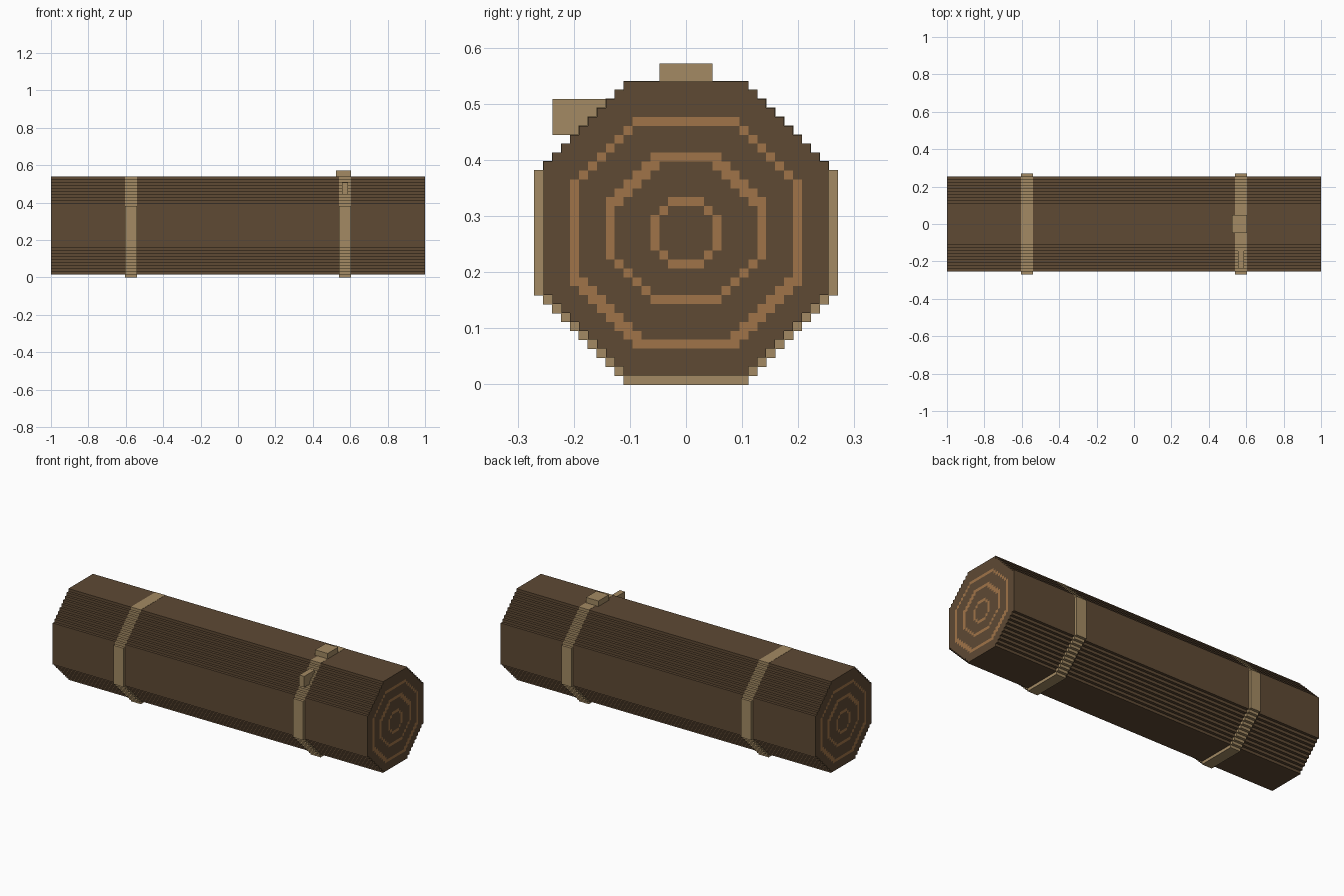
import bpy, bmesh
from mathutils import Vector, Matrix

U = 2 / 126  # one block step

cube = bpy.data.objects.get("Cube")
if cube:
    bpy.data.objects.remove(cube, do_unlink=True)


def make_material(name, rgb):
    m = bpy.data.materials.new(name)
    m.use_nodes = True
    m.diffuse_color = (*rgb, 1)
    m.node_tree.nodes["Principled BSDF"].inputs["Base Color"].default_value = (*rgb, 1)
    return m


bark = make_material("dark_brown", (0.112, 0.067, 0.034))
grain = make_material("orange_brown", (0.352, 0.174, 0.065))
strap = make_material("tan_strap", (0.366, 0.254, 0.125))


def finish(name, bm, materials):
    bmesh.ops.recalc_face_normals(bm, faces=bm.faces)
    mesh = bpy.data.meshes.new(name)
    bm.to_mesh(mesh)
    bm.free()
    for m in materials:
        mesh.materials.append(m)
    obj = bpy.data.objects.new(name, mesh)
    bpy.context.collection.objects.link(obj)
    return obj


def inside(y, z, center, half_y, half_z, diagonal):
    """Is this cell centre inside a stepped octagon?"""
    dy, dz = abs(y), abs(z - center)
    return dy <= half_y and dz <= half_z and dy + dz <= diagonal


def in_ring(y, z, center, half_y, half_z, diagonal, thick_side):
    # A ring is an octagon minus a smaller one; one half has wider diagonals
    cut = 2 if (z - center) * thick_side > 0 else 1
    return (inside(y, z, center, half_y, half_z, diagonal) and not
            inside(y, z, center, half_y - 1, half_z - 1, diagonal - cut))


RINGS = [(17, 12.5, 12.5, 18, -1), (17.5, 8.5, 8, 11.5, 1), (17, 3.5, 3.5, 5, 0)]


def stepped_prism(name, x0, x1, shape, materials, rings=(), swell=1):
    """Extrude a stepped octagon of square cells along x."""
    bm = bmesh.new()
    verts = {}

    def corner(y, z):
        if (y, z) not in verts:
            verts[y, z] = bm.verts.new((x0 * U, y * U, z * U))
        return verts[y, z]

    for y in range(-18, 18):
        for z in range(36):
            cy, cz = y + 0.5, z + 0.5
            if inside(cy, cz, *shape):
                f = bm.faces.new([corner(y, z), corner(y + 1, z),
                                  corner(y + 1, z + 1), corner(y, z + 1)])
                f.material_index = int(any(in_ring(cy, cz, *r) for r in rings))
    ext = bmesh.ops.extrude_face_region(bm, geom=bm.faces[:], use_keep_orig=True)
    moved = [g for g in ext["geom"] if isinstance(g, bmesh.types.BMVert)]
    bmesh.ops.translate(bm, verts=moved, vec=((x1 - x0) * U, 0, 0))
    # A slight swell keeps the straps just proud of the bark
    pivot = Matrix.Translation((0, 0, -shape[0] * U))
    bmesh.ops.scale(bm, vec=(1, swell, swell), space=pivot, verts=bm.verts)
    return finish(name, bm, materials)


def box(name, low, high, material):
    bm = bmesh.new()
    low, high = Vector(low) * U, Vector(high) * U
    bmesh.ops.create_cube(bm, size=1)
    bmesh.ops.scale(bm, vec=high - low, verts=bm.verts)
    bmesh.ops.translate(bm, vec=(low + high) / 2, verts=bm.verts)
    return finish(name, bm, [material])


# Log with growth rings on both ends
stepped_prism("log", -63, 63, (17.5, 15.5, 16, 22.5), [bark, grain], RINGS)

# Two straps around the log
for name, x in (("right_strap", -38), ("left_strap", 34)):
    stepped_prism(name, x, x + 4, (17, 16.5, 16.5, 23), [strap], swell=1.004)

# Buckle on top and loose strap end on the front
box("buckle", (33, -3, 33.5), (38, 3, 36), strap)
box("strap_end", (35, -15, 28), (37, -8, 32), strap)
